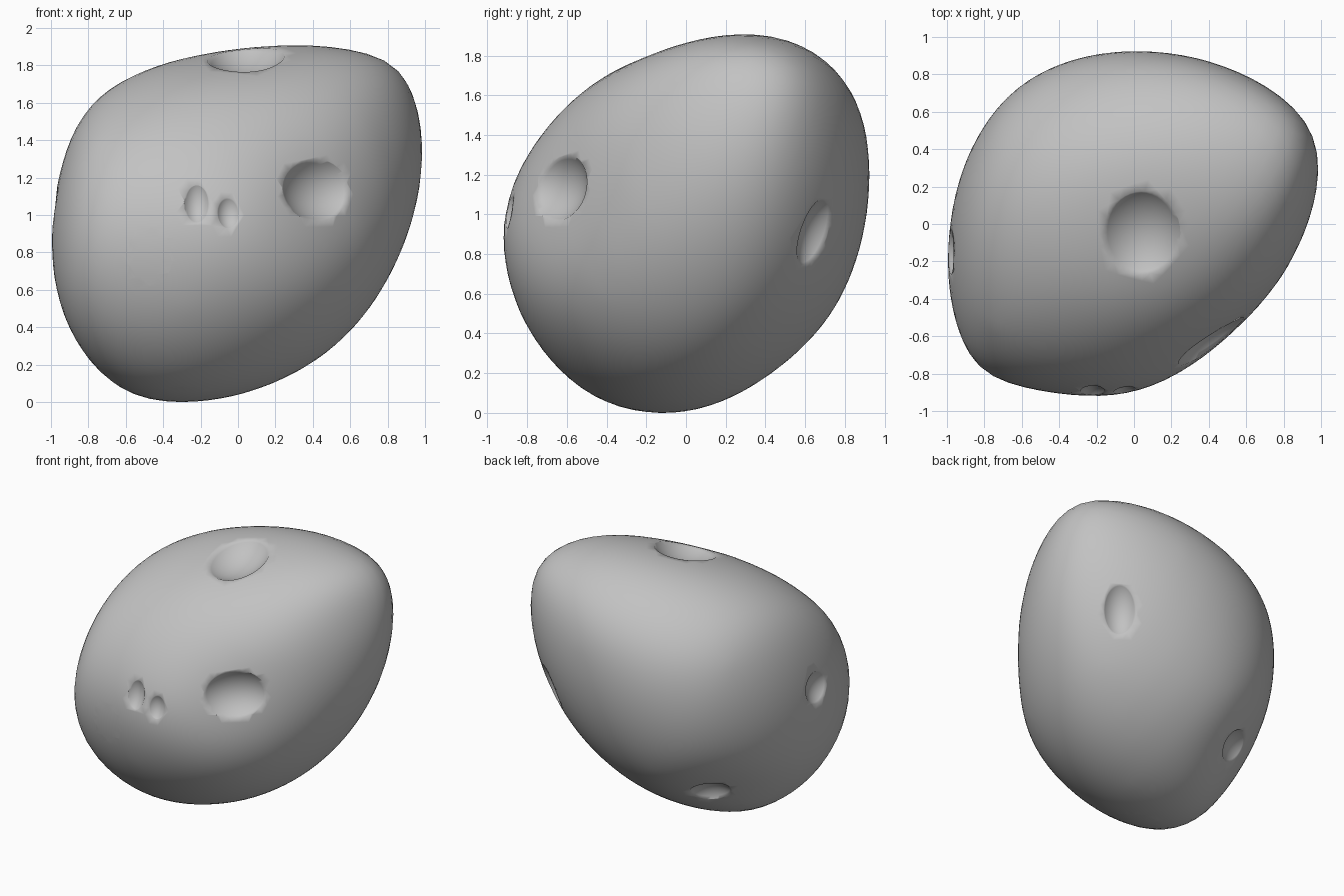
import bpy, bmesh, math
from mathutils import Vector, Matrix
from mathutils.bvhtree import BVHTree

if "Cube" in bpy.data.objects:
    bpy.data.objects.remove(bpy.data.objects["Cube"])

CENTRE = Vector((0, 0, 0.95))
MID = 0.95

# Outline profiles of the rock on three upright planes
XZ = [(-.52, .03), (-.37, 0), (-.27, .01), (.28, .17), (.5, .28), (.6, .43), (.73, .7),
      (.93, 1.02), (.98, 1.17), (1, 1.38), (.96, 1.58), (.9, 1.75), (.72, 1.89), (.43, 1.91),
      (.04, 1.9), (-.53, 1.79), (-.77, 1.62), (-.91, 1.41), (-.95, 1.2), (-1, .89),
      (-.98, .57), (-.85, .32), (-.69, .14)]
YZ = [(-.92, .87), (-.87, 1.13), (-.79, 1.3), (-.58, 1.55), (-.28, 1.76), (.03, 1.86),
      (.32, 1.905), (.49, 1.905), (.74, 1.75), (.915, 1.46), (.915, 1.23), (.81, .62),
      (.68, .4), (.53, .27), (.2, .07), (0, 0), (-.3, .04), (-.53, .13), (-.82, .48), (-.88, .67)]
XY = [(-1, -.28), (-.99, -.05), (-.93, .2), (-.77, .59), (-.57, .74), (-.26, .905), (.04, .92),
      (.66, .77), (.93, .54), (1, .34), (.98, .12), (.84, -.14), (.62, -.44), (.37, -.74),
      (.04, -.89), (-.2, -.915), (-.8, -.82), (-.96, -.5)]
# Outline profiles on three slanted planes, about the centre
SLANT_A = [(.17, 1.01), (.4, .99), (.63, .94), (.83, .85), (.94, .81), (1.04, .69), (1.08, .38),
           (.99, -.03), (.88, -.19), (.71, -.49), (.4, -.75), (.24, -.81), (-.22, -.87),
           (-.4, -.895), (-.51, -.89), (-.75, -.76), (-.98, -.55), (-1.08, -.42), (-1.14, -.27),
           (-1.14, -.16), (-1.1, .05), (-.93, .44), (-.73, .69), (-.63, .81), (-.52, .88), (-.21, .96)]
SLANT_B = [(-.91, .94), (-.78, .95), (-.32, .94), (.28, .84), (.46, .77), (.65, .67), (.94, .45),
           (1.09, .21), (1.14, .03), (1.14, -.14), (1.09, -.35), (.99, -.54), (.83, -.74),
           (.64, -.91), (.42, -.985), (.18, -.96), (-.01, -.89), (-.28, -.76), (-.46, -.66),
           (-.76, -.39), (-.9, -.14), (-.97, .06), (-1.08, .47), (-1.06, .69), (-.96, .85)]
SLANT_C = [(-.24, 1.215), (.17, 1.12), (.39, .99), (.58, .85), (.74, .71), (.86, .57), (.92, .4),
           (.97, .22), (.91, -.13), (.8, -.59), (.61, -.875), (.44, -1.01), (.23, -1.08),
           (.11, -1.09), (-.15, -.99), (-.31, -.81), (-.51, -.66), (-.65, -.55), (-.78, -.34),
           (-.78, -.13), (-.74, .43), (-.69, .76), (-.64, .92), (-.5, 1.1), (-.375, 1.17)]


def slanted_axes(turn, tilt, fx, fy):
    """Right and up axes of a plane facing (fx sin, fy cos) and tilted."""
    t, e = math.radians(turn), math.radians(tilt)
    face = Vector((fx * math.sin(t), fy * math.cos(t), 0))
    right = Vector((-face.y, face.x, 0))
    up = Vector((0, 0, math.cos(e))) - face * math.sin(e)
    return right, up


X, Y, Z = Vector((1, 0, 0)), Vector((0, 1, 0)), Vector((0, 0, 1))
OUTLINES = [(X, Z, [(a, b - MID) for a, b in XZ]),
            (Y, Z, [(a, b - MID) for a, b in YZ]),
            (X, Y, XY),
            (*slanted_axes(35, 25, 1, -1), SLANT_A),
            (*slanted_axes(35, 25, -1, 1), SLANT_B),
            (*slanted_axes(40, -30, 1, 1), SLANT_C)]

# How far the rock reaches along sample directions of every outline
samples = []
for right, up, pts in OUTLINES:
    for k in range(32):
        c, s = math.cos(k * math.pi / 16), math.sin(k * math.pi / 16)
        samples.append((right * c + up * s, max(a * c + b * s for a, b in pts)))


def kernel(a, b):
    r = (a - b).length / 0.9
    return (1 + r + r * r / 3) * math.exp(-r)


# Smooth blend of the reach over all directions (linear solve)
MEAN = sum(h for _, h in samples) / len(samples)
N = len(samples)
rows = [[kernel(a, b) for b, _ in samples] + [h - MEAN] for a, h in samples]
for i in range(N):
    rows[i][i] += 0.003
for i in range(N):
    pivot = rows[i]
    for j in range(i + 1, N):
        f = rows[j][i] / pivot[i]
        if f:
            rows[j][i:] = [q - f * p for q, p in zip(rows[j][i:], pivot[i:])]
weights = [0.0] * N
for i in reversed(range(N)):
    tail = sum(rows[i][j] * weights[j] for j in range(i + 1, N))
    weights[i] = (rows[i][N] - tail) / rows[i][i]


def extent(n):
    return MEAN + sum(w * kernel(n, s[0]) for w, s in zip(weights, samples))


def icosphere(level):
    bm = bmesh.new()
    bmesh.ops.create_icosphere(bm, subdivisions=level, radius=1)
    return bm


# Rock body: a ball trimmed by tangent planes, then smoothed
ball_bm = icosphere(4)
planes = [(v.co.normalized(), extent(v.co.normalized())) for v in ball_bm.verts]
ball_bm.free()
bm = icosphere(5)
for v in bm.verts:
    d = v.co.normalized()
    r = 9.0
    for n, h in planes:
        c = n.dot(d)
        if c > 0.2 and h < r * c:
            r = h / c
    v.co = d * r
for _ in range(5):
    bmesh.ops.smooth_vert(bm, verts=bm.verts, factor=0.5,
                          use_axis_x=True, use_axis_y=True, use_axis_z=True)
for v in bm.verts:
    v.co = v.co * 1.006 + CENTRE

# Craters: position, half width, half height
CRATERS = [((.04, -.05, 1.84), .21, .25),
           ((.41, -.62, 1.13), .225, .175),
           ((-.47, -.88, .78), .125, .165),
           ((-.22, -.89, 1.06), .068, .115),
           ((-.05, -.9, 1.01), .062, .09),
           ((-.32, -.33, .04), .155, .15),
           ((.67, .645, .91), .115, .19),
           ((-.98, -.15, 1.04), .125, .12),
           ((-.50, .42, .39), .15, .12),
           ((-.68, .14, .265), .14, .12)]

# Gently draw the body through the crater positions
for pos, w, h in CRATERS:
    p = Vector(pos)
    bm.normal_update()
    hit, n, _, _ = BVHTree.FromBMesh(bm).find_nearest(p)
    gap = n * max(-0.08, min(0.08, (p - hit).dot(n)))
    for v in bm.verts:
        v.co += gap * 0.7 * math.exp(-(v.co - hit).length_squared / 0.12)
low = min(v.co.z for v in bm.verts)
for v in bm.verts:
    v.co.z -= low
bm.normal_update()
tree = BVHTree.FromBMesh(bm)

mesh = bpy.data.meshes.new("rock")
bm.to_mesh(mesh)
bm.free()
rock = bpy.data.objects.new("rock", mesh)
bpy.context.collection.objects.link(rock)
grey = bpy.data.materials.new("stone grey")
grey.diffuse_color = (0.54, 0.54, 0.54, 1)
grey.use_nodes = True
grey.node_tree.nodes["Principled BSDF"].inputs["Base Color"].default_value = grey.diffuse_color
mesh.materials.append(grey)

# Crater hollows: shallow caps of stretched balls
DEPTH = 0.42
ball = (1 + DEPTH ** 2) / (2 * DEPTH)
cutters = []
for pos, w, h in CRATERS:
    p, n, _, _ = tree.find_nearest(Vector(pos))
    up = Z if abs(n.z) < 0.8 else Y
    up = (up - n * up.dot(n)).normalized()
    side = up.cross(n)
    depth = (w + h) / 2
    frame = Matrix((side * w, up * h, n * depth)).transposed().to_4x4()
    frame.translation = p + n * depth * (ball - DEPTH)
    cm = bmesh.new()
    bmesh.ops.create_uvsphere(cm, u_segments=40, v_segments=28, radius=ball)
    cm.transform(frame)
    bmesh.ops.recalc_face_normals(cm, faces=cm.faces)
    me = bpy.data.meshes.new("crater_cutter")
    cm.to_mesh(me)
    cm.free()
    me.materials.append(grey)
    cutter = bpy.data.objects.new("crater_cutter", me)
    bpy.context.collection.objects.link(cutter)
    cutter.hide_render = True
    cutters.append(cutter)
    mod = rock.modifiers.new("crater", 'BOOLEAN')
    mod.operation = 'DIFFERENCE'
    mod.solver = 'EXACT'
    mod.object = cutter

# Apply the craters and clear the cutters
bpy.context.view_layer.update()
deps = bpy.context.evaluated_depsgraph_get()
carved = bpy.data.meshes.new_from_object(rock.evaluated_get(deps))
rock.modifiers.clear()
rock.data = carved
carved.name = "rock"
for c in cutters:
    bpy.data.objects.remove(c, do_unlink=True)

bpy.ops.object.select_all(action='DESELECT')
rock.select_set(True)
bpy.context.view_layer.objects.active = rock
bpy.ops.object.shade_smooth_by_angle(angle=math.radians(60))
